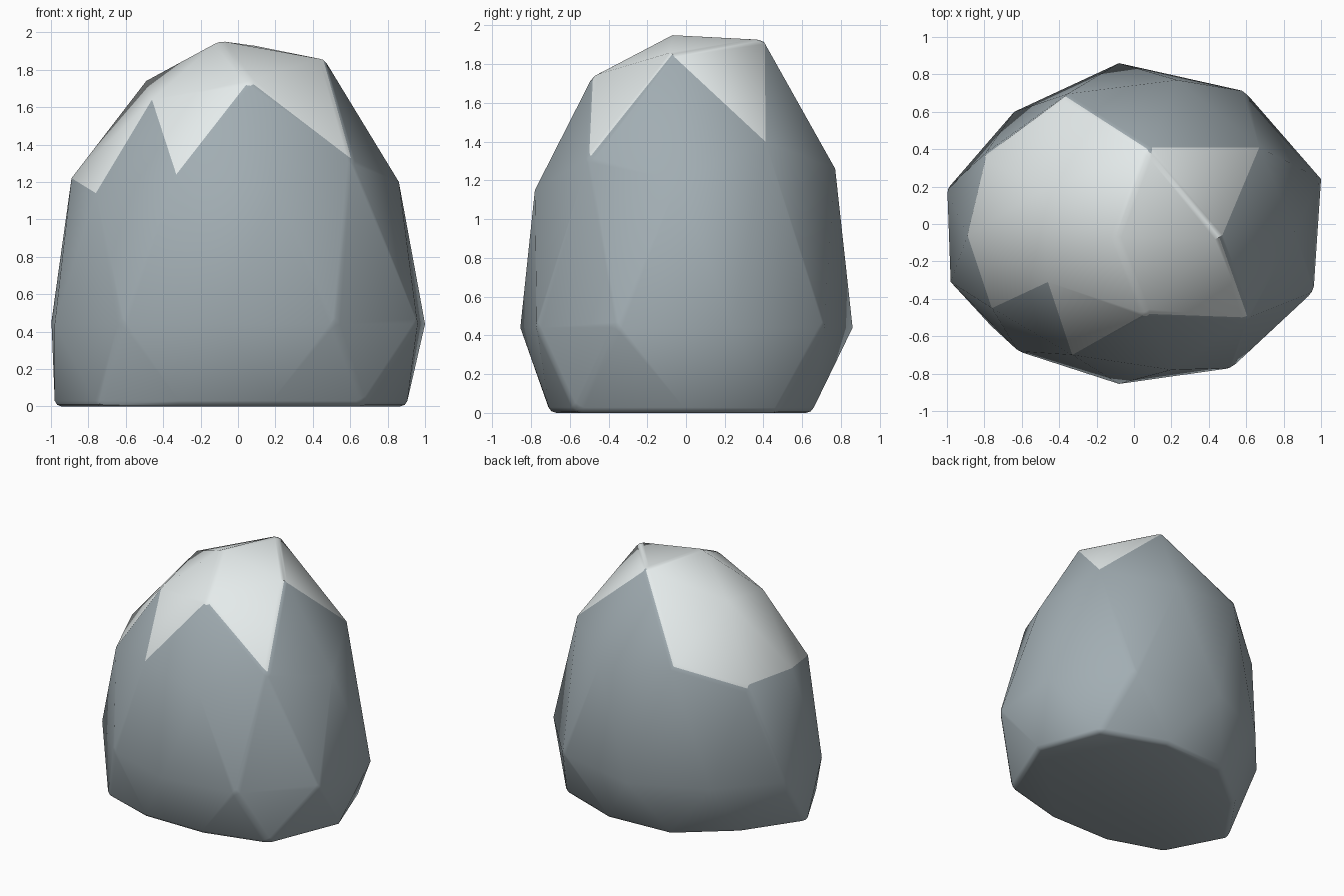
import bpy, bmesh

if "Cube" in bpy.data.objects:
    bpy.data.objects.remove(bpy.data.objects["Cube"])

# Rock: a twice-divided ico form with a flattened base, described ring by ring
APEX = (-0.10, -0.07, 1.955)
CROWN = [(0.46, -0.07, 1.86), (0.08, 0.40, 1.93), (-0.49, 0.18, 1.74),
         (-0.46, -0.31, 1.64), (0.06, -0.48, 1.74)]
SHOULDER = [(0.86, -0.04, 1.20), (0.67, 0.41, 1.40), (0.23, 0.77, 1.26), (-0.37, 0.69, 1.38),
            (-0.80, 0.37, 1.20), (-0.89, -0.06, 1.22), (-0.76, -0.45, 1.14), (-0.33, -0.70, 1.24),
            (0.20, -0.78, 1.15), (0.61, -0.50, 1.32)]
WAIST = [(1.0, 0.24), (0.59, 0.71), (-0.08, 0.86), (-0.64, 0.60), (-1.0, 0.19),
         (-0.98, -0.31), (-0.62, -0.68), (-0.08, -0.855), (0.52, -0.77), (0.96, -0.36)]
BASE = [(0.90, -0.01), (0.72, 0.47), (0.23, 0.65), (-0.30, 0.62), (-0.69, 0.30),
        (-0.98, -0.12), (-0.75, -0.56), (-0.33, -0.70), (0.18, -0.70), (0.67, -0.57)]


def material(name, color):
    m = bpy.data.materials.new(name)
    m.diffuse_color = (*color, 1)
    m.use_nodes = True
    m.node_tree.nodes["Principled BSDF"].inputs["Base Color"].default_value = m.diffuse_color
    return m


bm = bmesh.new()
apex = bm.verts.new(APEX)
T = [bm.verts.new(p) for p in CROWN]
R = [bm.verts.new(p) for p in SHOULDER]
E = [bm.verts.new((x, y, 0.44)) for x, y in WAIST]
B = [bm.verts.new((x, y, 0)) for x, y in BASE]


def face(*verts, snow=False):
    bm.faces.new(verts).material_index = int(snow)


# Snowy crown, with extra snow spilling down the left side
for k in range(5):
    n = (k + 1) % 5
    face(apex, T[k], T[n], snow=True)
    face(T[k], R[2 * k + 1], T[n], snow=True)
    face(T[k], R[2 * k], R[2 * k + 1], snow=(k == 2))
    face(T[k], R[2 * k - 1], R[2 * k], snow=(k in (2, 3)))

# Rock walls above and below the waist
for j in range(10):
    n = (j + 1) % 10
    face(R[j], E[j - 1], E[j])
    face(R[j], E[j], R[n])
    face(B[j], E[j], E[j - 1])
    face(B[j], B[n], E[j])
face(*reversed(B))

bmesh.ops.recalc_face_normals(bm, faces=bm.faces)
mesh = bpy.data.meshes.new("snowy_rock")
bm.to_mesh(mesh)
bm.free()
rock = bpy.data.objects.new("snowy_rock", mesh)
bpy.context.collection.objects.link(rock)
mesh.materials.append(material("stone", (0.36, 0.42, 0.45)))
mesh.materials.append(material("snow", (0.78, 0.83, 0.83)))

# Softened edges
bevel = rock.modifiers.new("soft_edges", 'BEVEL')
bevel.width = 0.03
bevel.segments = 2
bevel.limit_method = 'ANGLE'
bevel.angle_limit = 0.5
bpy.context.view_layer.objects.active = rock
rock.select_set(True)
bpy.ops.object.modifier_apply(modifier="soft_edges")
bpy.ops.object.shade_smooth_by_angle(angle=0.6)
